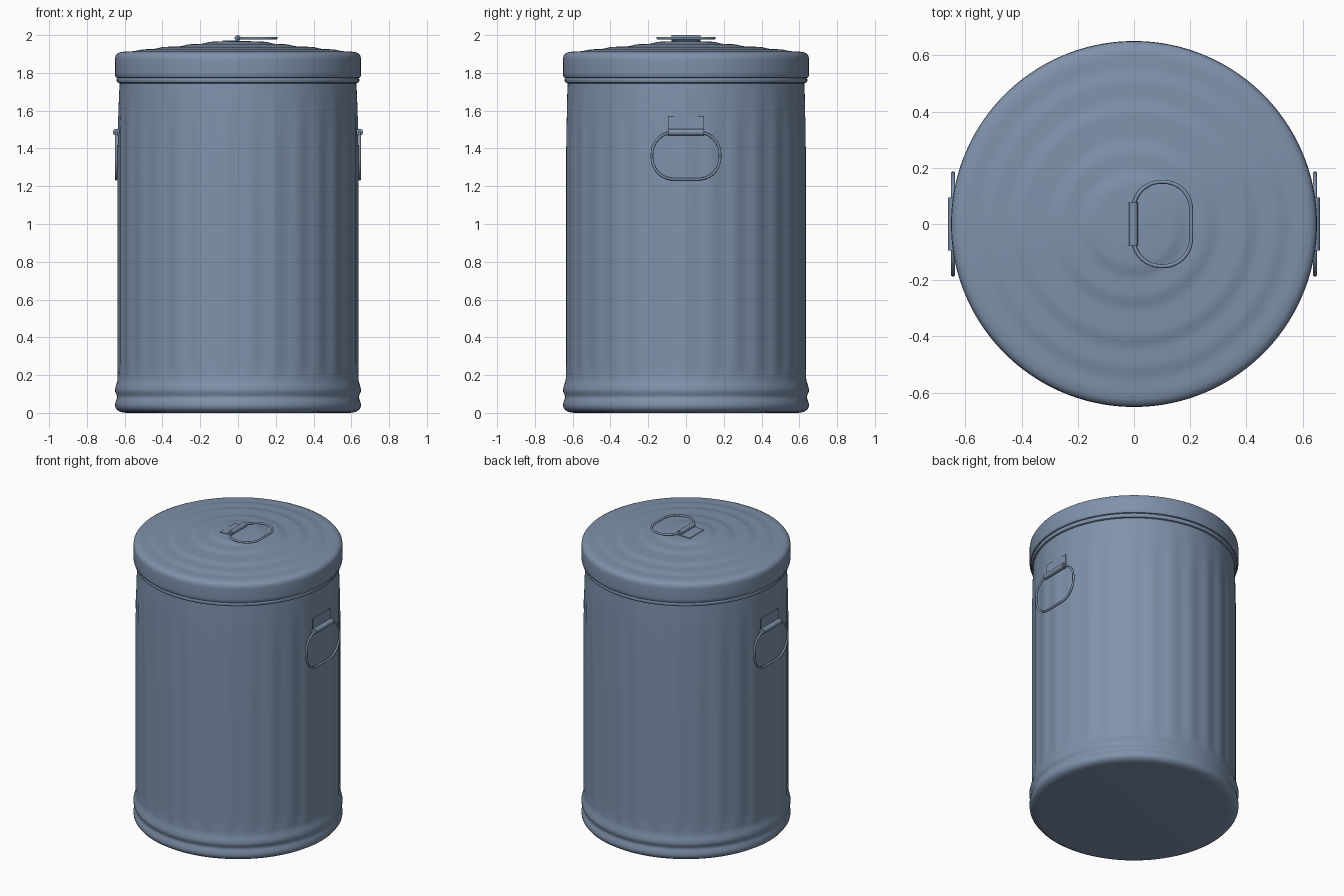
import bpy, bmesh, math
from mathutils import Matrix, Vector

if "Cube" in bpy.data.objects:
    bpy.data.objects.remove(bpy.data.objects["Cube"])

SEG = 240
FLUTES = 30

steel = bpy.data.materials.new("blue_grey_steel")
steel.diffuse_color = (0.21, 0.285, 0.41, 1)
steel.use_nodes = True
steel.node_tree.nodes["Principled BSDF"].inputs["Base Color"].default_value = steel.diffuse_color


def finish(name, bm, angle=40):
    bmesh.ops.recalc_face_normals(bm, faces=bm.faces)
    me = bpy.data.meshes.new(name)
    bm.to_mesh(me)
    bm.free()
    me.materials.append(steel)
    ob = bpy.data.objects.new(name, me)
    bpy.context.collection.objects.link(ob)
    bpy.ops.object.select_all(action='DESELECT')
    ob.select_set(True)
    bpy.context.view_layer.objects.active = ob
    bpy.ops.object.shade_smooth_by_angle(angle=math.radians(angle))
    return ob


def lathe(name, profile, flute=lambda z: 0.0):
    """Revolve (r, z) points; r == 0 ends close with a fan."""
    bm = bmesh.new()
    rings = []
    for r, z in profile:
        if r == 0:
            rings.append([bm.verts.new((0, 0, z))] * SEG)
            continue
        ring = []
        for i in range(SEG):
            a = math.tau * i / SEG
            rr = r - flute(z) * (0.5 - 0.5 * math.cos(FLUTES * a))
            ring.append(bm.verts.new((rr * math.cos(a), rr * math.sin(a), z)))
        rings.append(ring)
    for p, q in zip(rings, rings[1:]):
        for i in range(SEG):
            j = (i + 1) % SEG
            bm.faces.new(list(dict.fromkeys((p[i], p[j], q[j], q[i]))))
    return finish(name, bm)


def ring_wire(name, half_w, length, corner, radius, matrix):
    """Rounded rectangle of wire hanging from local y = 0 down to -length."""
    pts = []
    for k, (sx, y) in enumerate(((1, 0), (-1, 0), (-1, -length), (1, -length))):
        cx = sx * (half_w - corner)
        cy = y - corner if y == 0 else y + corner
        for s in range(11):
            a = math.pi / 2 * (k + s / 10)
            pts.append(Vector((cx + corner * math.cos(a), cy + corner * math.sin(a), 0)))
    bm = bmesh.new()
    n, sides, loops = len(pts), 12, []
    for i, p in enumerate(pts):
        t = (pts[(i + 1) % n] - pts[i - 1]).normalized()
        side = Vector((t.y, -t.x, 0))
        loops.append([bm.verts.new(p + radius * (side * math.cos(math.tau * s / sides)
                      + Vector((0, 0, 1)) * math.sin(math.tau * s / sides))) for s in range(sides)])
    for i in range(n):
        p, q = loops[i], loops[(i + 1) % n]
        for s in range(sides):
            t = (s + 1) % sides
            bm.faces.new((p[s], p[t], q[t], q[s]))
    bm.transform(matrix)
    return finish(name, bm)


def hinge(name, half_w, radius, flap, drop, tilt, matrix):
    """Rolled sheet around the wire with a flat mounting flap along +y."""
    bm = bmesh.new()
    bmesh.ops.create_cone(bm, cap_ends=True, segments=24, radius1=radius, radius2=radius,
                          depth=2 * half_w, matrix=Matrix.Rotation(math.pi / 2, 4, 'Y'))
    m = (Matrix.Translation((0, 0, -drop)) @ Matrix.Rotation(-tilt, 4, 'X')
         @ Matrix.Translation((0, flap / 2, 0)) @ Matrix.Diagonal((2 * half_w, flap, 0.004, 1)))
    bmesh.ops.create_cube(bm, size=1, matrix=m)
    bm.transform(matrix)
    return finish(name, bm)


def smoothstep(a, b, x):
    t = max(0, min(1, (x - a) / (b - a)))
    return t * t * (3 - 2 * t)


# fluted body with two beads at the foot and a rounded flat base
body = [(0, 0.0), (0.58, 0.0), (0.605, 0.001), (0.625, 0.006), (0.640, 0.015),
        (0.649, 0.028), (0.651, 0.042), (0.649, 0.057), (0.643, 0.072), (0.639, 0.084),
        (0.643, 0.096), (0.650, 0.11), (0.651, 0.125), (0.646, 0.145), (0.641, 0.16),
        (0.638, 0.175), (0.637, 0.19)]
body += [(0.637, 0.20 + 0.02 * i) for i in range(11)]
body += [(0.637, 0.6), (0.637, 1.0), (0.637, 1.4), (0.635, 1.5), (0.633, 1.6),
         (0.630, 1.68), (0.627, 1.74), (0.625, 1.80)]
lathe("can_body", body,
      lambda z: 0.006 * smoothstep(0.15, 0.26, z) * (1 - smoothstep(1.4, 1.78, z)))

# lid: skirt with a rolled bead and concentric steps on the dome
lid = [(0.615, 1.757), (0.628, 1.745), (0.637, 1.748), (0.642, 1.758), (0.642, 1.767),
       (0.638, 1.773), (0.645, 1.775), (0.650, 1.783), (0.651, 1.80), (0.651, 1.87),
       (0.649, 1.888), (0.641, 1.901), (0.625, 1.909), (0.60, 1.913)]
for i in range(1, 61):
    r = 0.60 * (1 - i / 60)
    z = 1.913 + 0.022 * (1 - r / 0.60)
    for step, h in ((0.53, 0.008), (0.42, 0.009), (0.28, 0.009), (0.17, 0.009)):
        z += h * smoothstep(step + 0.03, step - 0.03, r)
    lid.append((r if i < 60 else 0, z))
lathe("lid", lid)

# carrying handles on both sides
for side, label in ((1, "right"), (-1, "left")):
    m = Matrix.Rotation(0 if side > 0 else math.pi, 4, 'Z') @ Matrix(
        ((0, 0, 1, 0.644), (1, 0, 0, 0), (0, 1, 0, 1.486), (0, 0, 0, 1)))
    ring_wire(label + "_handle", 0.18, 0.249, 0.115, 0.007, m)
    hinge(label + "_handle_hinge", 0.094, 0.018, 0.085, 0.009, 0.02, m)

# lid handle lying flat
m = Matrix(((0, -1, 0, -0.002), (1, 0, 0, 0), (0, 0, 1, 1.984), (0, 0, 0, 1)))
ring_wire("lid_handle", 0.15, 0.205, 0.098, 0.007, m)
hinge("lid_handle_hinge", 0.077, 0.016, 0.08, 0.013, 0.03, m)
